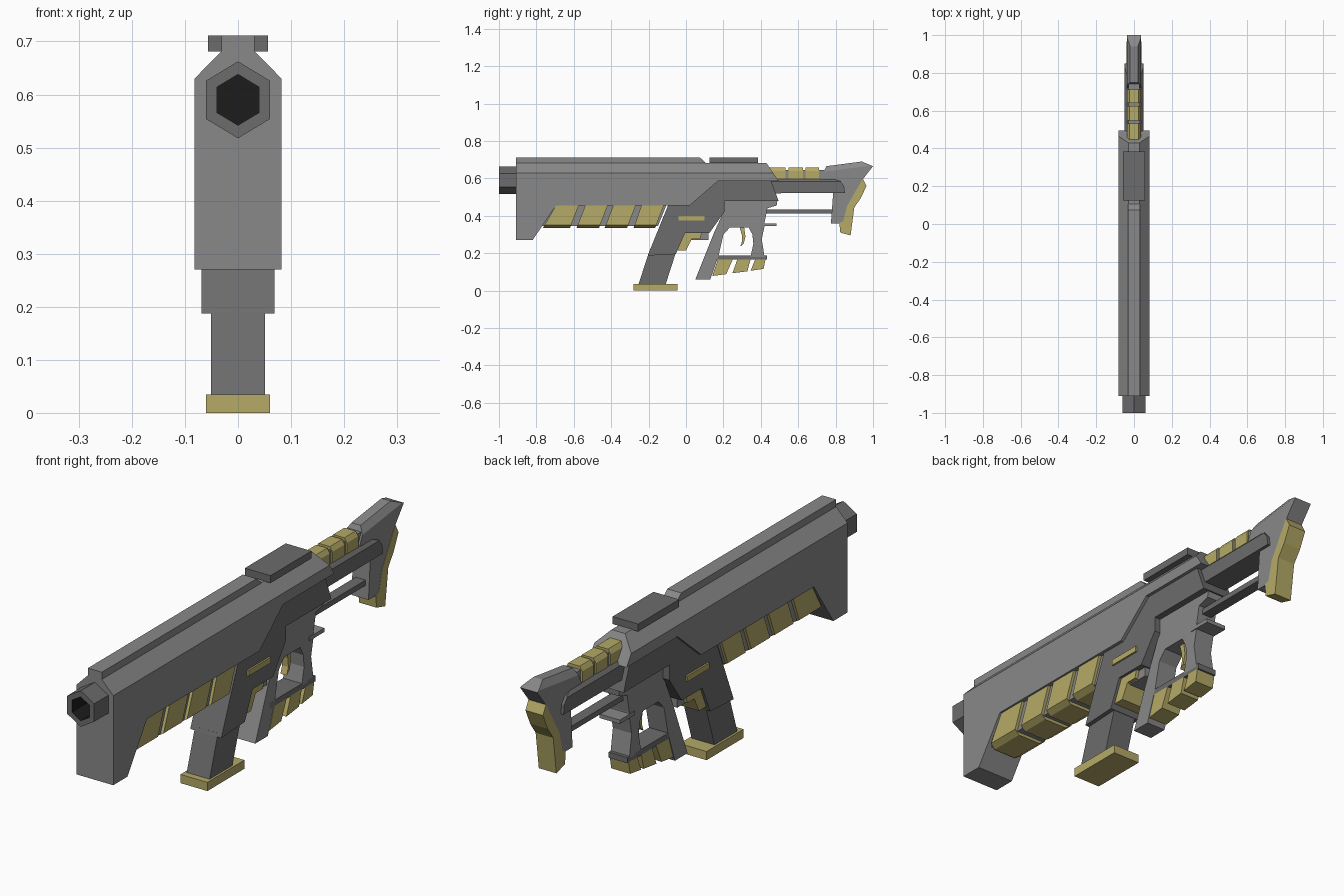
import bpy, bmesh, math
from mathutils import Vector

if "Cube" in bpy.data.objects:
    bpy.data.objects.remove(bpy.data.objects["Cube"])


def material(name, r, g, b):
    m = bpy.data.materials.new(name)
    m.diffuse_color = (r, g, b, 1)
    m.use_nodes = True
    m.node_tree.nodes["Principled BSDF"].inputs["Base Color"].default_value = m.diffuse_color
    return m


gold = material("olive_gold", .46, .40, .135)
grey = material("housing_grey", .25, .25, .25)
dark = material("dark_grey", .15, .15, .15)
black = material("bore_black", .012, .012, .012)


def prism(name, pts, hw, mat=grey, cuts=()):
    """Extrude a side profile (y, z) to +-hw in x, then slice mirrored chamfers.
    Each cut is ((x1, z1), (x2, z2), slope along y)."""
    bm = bmesh.new()
    face = bm.faces.new([bm.verts.new((-hw, y, z)) for y, z in pts])
    ext = bmesh.ops.extrude_face_region(bm, geom=[face], use_keep_orig=True)
    bmesh.ops.translate(bm, vec=(2 * hw, 0, 0),
                        verts=[g for g in ext["geom"] if isinstance(g, bmesh.types.BMVert)])
    for (x1, z1), (x2, z2), slope in cuts:
        for s in (1, -1):
            n = Vector((0, 1, slope)).cross(Vector((s * (x2 - x1), 0, z2 - z1)))
            if n.x * s < 0:
                n.negate()
            bmesh.ops.bisect_plane(bm, geom=bm.verts[:] + bm.edges[:] + bm.faces[:],
                                   plane_co=(s * x1, 0, z1), plane_no=n, clear_outer=True)
            bmesh.ops.holes_fill(bm, edges=[e for e in bm.edges if e.is_boundary], sides=0)
    bmesh.ops.recalc_face_normals(bm, faces=bm.faces[:])
    return finish(name, bm, mat)


def finish(name, bm, mat):
    me = bpy.data.meshes.new(name)
    bm.to_mesh(me)
    bm.free()
    ob = bpy.data.objects.new(name, me)
    bpy.context.collection.objects.link(ob)
    me.materials.append(mat)
    return ob


def box(name, y0, y1, z0, z1, hw, mat=grey, cuts=()):
    return prism(name, [(y0, z0), (y1, z0), (y1, z1), (y0, z1)], hw, mat, cuts)


def hexagon(name, r, y0, y1, z, mat):
    """Six-sided bar along y with a corner pointing up."""
    bm = bmesh.new()
    rings = [[bm.verts.new((.955 * r * math.sin(i * math.pi / 3), y,
                            z + r * math.cos(i * math.pi / 3)))
              for i in range(6)] for y in (y0, y1)]
    for ring in rings:
        bm.faces.new(ring)
    for i in range(6):
        j = (i + 1) % 6
        bm.faces.new((rings[0][i], rings[0][j], rings[1][j], rings[1][i]))
    bmesh.ops.recalc_face_normals(bm, faces=bm.faces[:])
    return finish(name, bm, mat)


# Main housing with sloped shoulders
body = prism("main_housing", [(-.91, .27), (-.82, .27), (-.695, .455), (.02, .455), (.17, .585),
                              (.495, .585), (.43, .683), (-.91, .683)], .082,
             cuts=[((.082, .63), (.03, .683), 0)])
prism("top_rail", [(-.91, .67), (.11, .67), (.105, .683), (.075, .711), (-.91, .711)], .031)
box("sight_plate", .125, .385, .681, .711, .057, dark)

# Hexagonal barrel, bored into the housing, with a dark bore floor
barrel = hexagon("barrel", .0725, -1, -.905, .59, dark)
bore = hexagon("bore_cutter", .048, -1.05, -.7, .59, black)
bore.hide_render = True
bore.hide_viewport = True
for ob in (body, barrel):
    m = ob.modifiers.new("bore", "BOOLEAN")
    m.operation = "DIFFERENCE"
    m.object = bore
    m.material_mode = "TRANSFER"

# Fore grip: recessed core and slanted gold ribs
prism("foregrip_core", [(-.77, .345), (-.15, .345), (-.10, .47), (-.70, .47)], .062)
for i, (a, b, c, d) in enumerate([(-.765, -.62, -.57, -.69), (-.585, -.465, -.415, -.535),
                                  (-.435, -.315, -.265, -.385), (-.28, -.165, -.115, -.235)]):
    prism(f"foregrip_rib_{i + 1}", [(a, .335), (b, .335), (c, .465), (d, .465)], .074, gold,
          cuts=[((.074, .35), (.05, .335), 0)])

# Lower receiver sweeping down into the magazine well
prism("lower_receiver", [(-.205, .187), (-.055, .195), (-.005, .308), (.125, .308), (.205, .42),
                         (.205, .48), (.495, .48), (.45, .6), (.165, .6), (.02, .47), (-.09, .47)],
      .069, dark)
prism("magazine", [(-.255, .03), (-.11, .03), (-.055, .2), (-.2, .2)], .051, dark)
box("magazine_base", -.28, -.045, 0, .035, .06, gold)
prism("magazine_latch", [(-.01, .315), (.085, .315), (.075, .275), (.03, .275),
                         (0, .215), (-.045, .215)], .058, gold)
box("latch_block", .03, .12, .27, .32, .045)
box("side_button", -.04, .1, .375, .398, .076, gold)

# Hand grip frame: two legs below a block, closed by a bar
prism("grip_frame", [(.05, .06), (.13, .06), (.175, .19), (.2, .3), (.235, .338), (.335, .338),
                     (.355, .30), (.36, .25), (.345, .18), (.42, .18), (.405, .275), (.42, .345),
                     (.42, .365), (.435, .44), (.485, .455), (.49, .49), (.2, .49), (.2, .42),
                     (.15, .31)], .042)
box("grip_bar", .14, .432, .165, .188, .042, dark)
box("rear_tab", .39, .485, .344, .36, .045)
for i, (a, b, c, d, z) in enumerate([(.14, .215, .25, .17, .078), (.248, .328, .345, .275, .093),
                                     (.345, .415, .425, .37, .106)]):
    prism(f"grip_rib_{i + 1}", [(a, z), (b, z + .01), (c, .167), (d, .167)], .042, gold)
prism("trigger", [(.285, .345), (.31, .345), (.318, .29), (.308, .25), (.29, .235),
                  (.3, .265), (.298, .3)], .014, gold)

# Stock: tube, upper spine with gold ribs, lower rod
prism("stock_tube", [(.42, .52), (.85, .522), (.845, .56), (.825, .585), (.79, .597), (.42, .597)],
      .05, dark, cuts=[((.05, .582), (.036, .597), 0)])
box("stock_spine", .4, .74, .58, .645, .03)
for i, (a, b) in enumerate([(.445, .532), (.548, .626), (.64, .712)]):
    box(f"stock_rib_{i + 1}", a, b, .59, .658, .037, gold, cuts=[((.037, .64), (.025, .658), 0)])
box("stock_rod", .42, .8, .412, .434, .022, dark)

# Butt end and gold pad
prism("stock_end", [(.72, .55), (.72, .6), (.75, .665), (.94, .69), (1, .665), (.945, .595),
                    (.935, .55), (.875, .46), (.85, .36), (.775, .36), (.787, .525)], .038,
      cuts=[((.038, .54), (.02, .568), .13)])
prism("butt_pad", [(.945, .598), (.965, .56), (.935, .495), (.9, .445), (.88, .295), (.825, .31),
                   (.82, .362), (.84, .37), (.86, .45), (.9, .52)], .039, gold)
